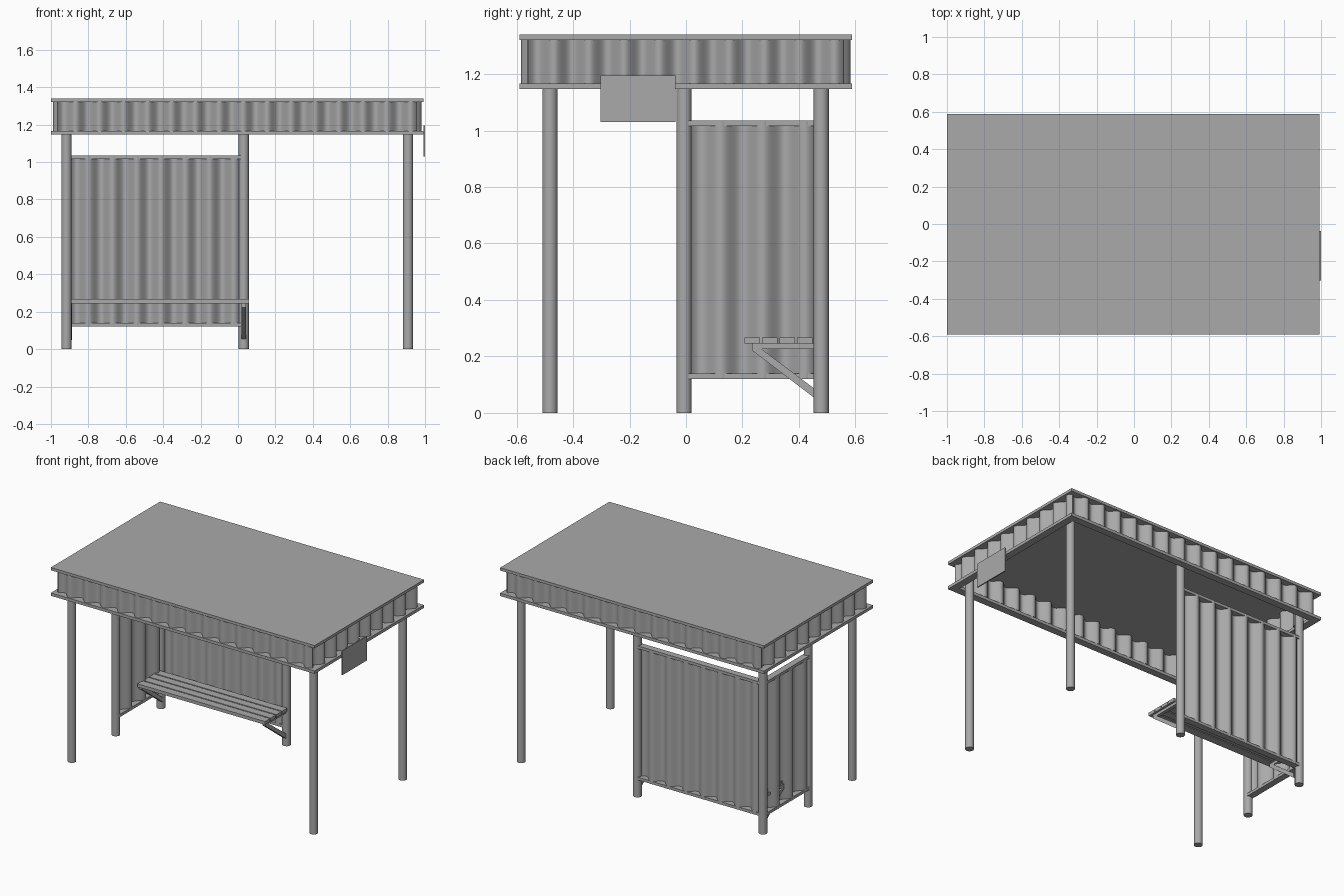
import bpy
import bmesh
import math
from mathutils import Matrix, Vector

cube = bpy.data.objects.get("Cube")
if cube:
    bpy.data.objects.remove(cube, do_unlink=True)

grey = bpy.data.materials.new("painted grey metal")
grey.use_nodes = True
grey.diffuse_color = (0.4, 0.4, 0.4, 1)
grey.node_tree.nodes["Principled BSDF"].inputs["Base Color"].default_value = (0.4, 0.4, 0.4, 1)


def finish(name, bm, smooth=False):
    """Turn a bmesh into a named object."""
    bmesh.ops.recalc_face_normals(bm, faces=bm.faces)
    mesh = bpy.data.meshes.new(name)
    bm.to_mesh(mesh)
    bm.free()
    mesh.materials.append(grey)
    obj = bpy.data.objects.new(name, mesh)
    bpy.context.collection.objects.link(obj)
    if smooth:
        bpy.ops.object.select_all(action='DESELECT')
        obj.select_set(True)
        bpy.context.view_layer.objects.active = obj
        bpy.ops.object.shade_smooth_by_angle(angle=math.radians(40))
    return obj


def add_box(bm, lo, hi):
    lo, hi = Vector(lo), Vector(hi)
    size = Matrix.Diagonal((hi - lo).to_4d())
    size[3][3] = 1
    bmesh.ops.create_cube(bm, size=1, matrix=Matrix.Translation((lo + hi) / 2) @ size)


def box(name, lo, hi):
    bm = bmesh.new()
    add_box(bm, lo, hi)
    return finish(name, bm)


def corrugated(name, start, end, z0, z1, amp=0.022, period=0.131):
    """Wavy upright sheet running from start to end in plan."""
    a, b = Vector((*start, 0)), Vector((*end, 0))
    run = b - a
    side = Vector((-run.y, run.x, 0)).normalized()
    waves = round(run.length / period)
    steps = waves * 16
    thick = 0.002
    bm = bmesh.new()
    rings = []
    for i in range(steps + 1):
        t = i / steps
        mid = a + run * t + side * amp * math.sin(math.tau * waves * t)
        rings.append([bm.verts.new(mid + side * s + Vector((0, 0, z)))
                      for s, z in ((-thick, z0), (thick, z0), (thick, z1), (-thick, z1))])
    for p, q in zip(rings, rings[1:]):
        for k in range(4):
            bm.faces.new((p[k], p[k - 1], q[k - 1], q[k]))
    bm.faces.new(rings[0])
    bm.faces.new(rings[-1])
    return finish(name, bm, smooth=True)


# Main plan lines
X0, X1, Y0, Y1 = -1.0, 0.992, -0.59, 0.588
LEFT, MID, RIGHT = -0.917, 0.031, 0.909
FRONT, CENTRE, BACK = -0.482, -0.007, 0.479
TRIM = 0.05

# Posts
posts = {
    "front_right_post": (LEFT, FRONT), "front_left_post": (RIGHT, FRONT),
    "back_left_post": (RIGHT, BACK), "back_right_post": (LEFT, BACK),
    "side_middle_post": (LEFT, CENTRE), "back_middle_post": (MID, BACK),
}
for name, (x, y) in posts.items():
    bm = bmesh.new()
    bmesh.ops.create_cone(bm, cap_ends=True, segments=24, radius1=0.027, radius2=0.027,
                          depth=1.325, matrix=Matrix.Translation((x, y, 1.325 / 2)))
    finish(name, bm, smooth=True)

# Roof slab and lower trim frame
box("roof_slab", (X0, Y0, 1.321), (X1, Y1, 1.34))
bm = bmesh.new()
Z0, Z1 = 1.147, 1.167
add_box(bm, (X0, Y0, Z0), (X1, Y0 + TRIM, Z1))
add_box(bm, (X0, Y1 - TRIM, Z0), (X1, Y1, Z1))
add_box(bm, (X0, Y0 + TRIM, Z0), (X0 + TRIM, Y1 - TRIM, Z1))
add_box(bm, (X1 - TRIM, Y0 + TRIM, Z0), (X1, Y1 - TRIM, Z1))
finish("roof_trim_frame", bm)

# Corrugated fascia on all four sides
ix, iy = 0.036, 0.03
corners = [(X0 + ix, Y0 + iy), (X1 - ix, Y0 + iy), (X1 - ix, Y1 - iy), (X0 + ix, Y1 - iy)]
for i, side in enumerate(("front", "left", "back", "right")):
    corrugated(side + "_fascia", corners[i], corners[(i + 1) % 4], Z1, 1.321)

# Corrugated walls with top and bottom rails
half = 0.022
corrugated("back_wall", (LEFT + 0.02, BACK), (MID - 0.02, BACK), 0.12, 1.034)
corrugated("side_wall", (LEFT, CENTRE + 0.02), (LEFT, BACK - 0.02), 0.12, 1.034)
for level, z in (("bottom", 0.12), ("top", 1.016)):
    box("back_wall_%s_rail" % level, (LEFT, BACK - half, z), (MID, BACK + half, z + 0.019))
    box("side_wall_%s_rail" % level, (LEFT - half, CENTRE, z), (LEFT + half, BACK, z + 0.019))

# Bench slats
for i in range(4):
    y = 0.208 + i * 0.062
    box("bench_slat_%d" % (i + 1), (-0.905, y, 0.245), (0.058, y + 0.054, 0.267))

# Bench brackets: level arm with diagonal brace
profile = [(0.233, 0.245), (0.47, 0.245), (0.47, 0.226), (0.268, 0.226),
           (0.46, 0.082), (0.46, 0.049), (0.233, 0.222)]
for name, x in (("bench_bracket_right", -0.9), ("bench_bracket_left", 0.032)):
    bm = bmesh.new()
    face = bm.faces.new([bm.verts.new((x - 0.012, y, z)) for y, z in profile])
    ext = bmesh.ops.extrude_face_region(bm, geom=[face])
    bmesh.ops.translate(bm, vec=(0.024, 0, 0),
                        verts=[v for v in ext["geom"] if isinstance(v, bmesh.types.BMVert)])
    finish(name, bm)

# Blank sign plate on the roof edge
box("sign_plate", (X1, -0.302, 1.03), (1.0, -0.038, 1.195))
